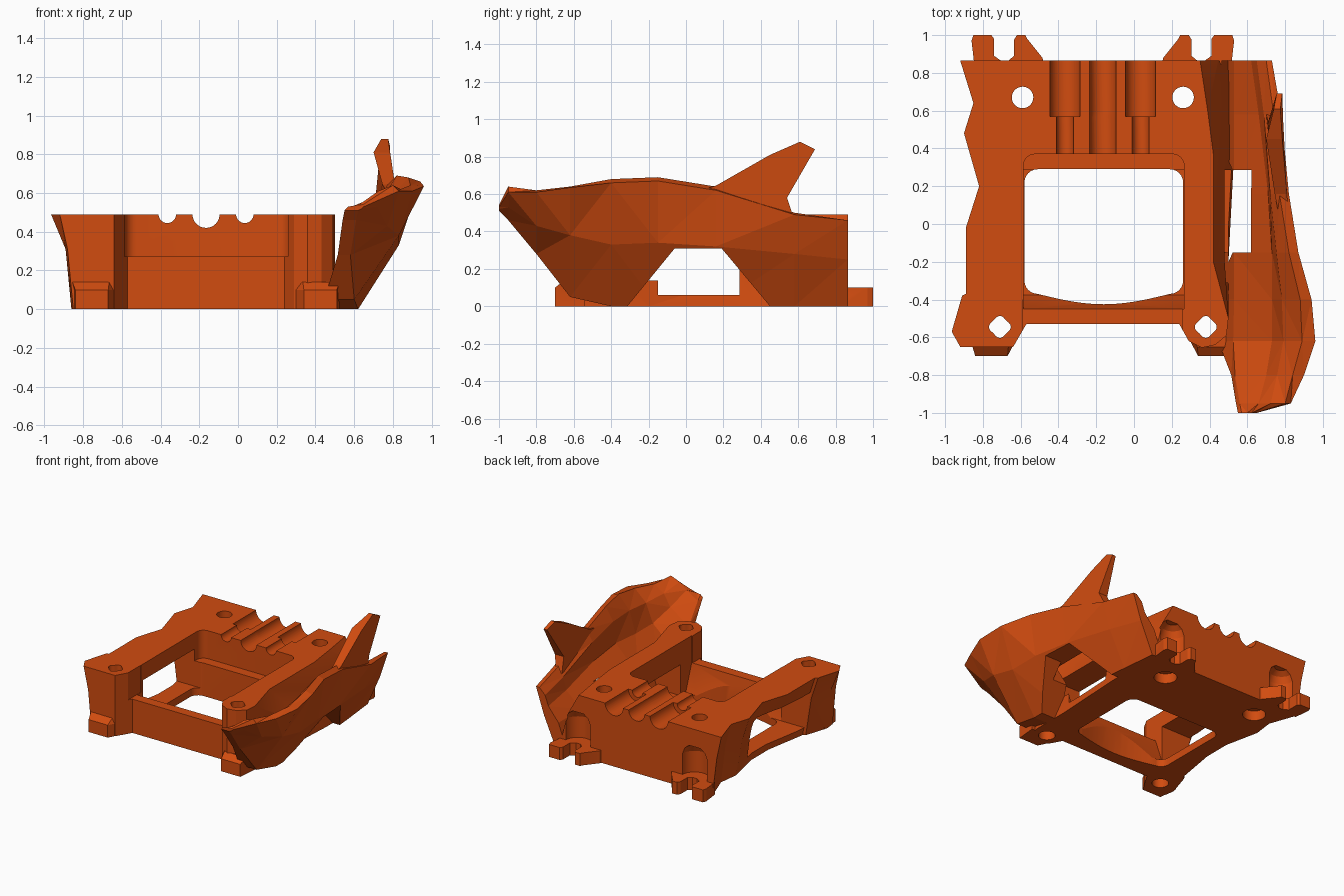
import bpy, bmesh, math

if "Cube" in bpy.data.objects:
    bpy.data.objects.remove(bpy.data.objects["Cube"])

orange = bpy.data.materials.new("burnt orange")
orange.diffuse_color = (0.64, 0.072, 0.005, 1)
orange.use_nodes = True
orange.node_tree.nodes["Principled BSDF"].inputs["Base Color"].default_value = orange.diffuse_color
MID = -0.165  # mirror line of the bay


def loft(name, rings):
    """Closed solid through rings of equal point count."""
    bm = bmesh.new()
    vs = [[bm.verts.new(p) for p in r] for r in rings]
    n = len(rings[0])
    for a, b in zip(vs, vs[1:]):
        for i in range(n):
            j = (i + 1) % n
            bm.faces.new((a[i], a[j], b[j], b[i]))
    bm.faces.new(vs[0][::-1])
    bm.faces.new(vs[-1])
    bmesh.ops.triangulate(bm, faces=[f for f in bm.faces if len(f.verts) == 4])
    bmesh.ops.recalc_face_normals(bm, faces=bm.faces)
    me = bpy.data.meshes.new(name)
    bm.to_mesh(me)
    bm.free()
    me.materials.append(orange)
    ob = bpy.data.objects.new(name, me)
    bpy.context.collection.objects.link(ob)
    return ob


def prism_z(name, pts, z0, z1):
    return loft(name, [[(x, y, z) for x, y in pts] for z in (z0, z1)])


def prism_x(name, pts, x0, x1):
    return loft(name, [[(x, y, z) for y, z in pts] for x in (x0, x1)])


def box(name, x0, x1, y0, y1, z0, z1):
    return prism_z(name, [(x0, y0), (x1, y0), (x1, y1), (x0, y1)], z0, z1)


def circle(cx, cy, r, n=32):
    return [(cx + r * math.cos(2 * math.pi * i / n), cy + r * math.sin(2 * math.pi * i / n)) for i in range(n)]


def rounded(x0, x1, y0, y1, r, n=6, bulge=0):
    """Rounded rectangle; bulge bows the front edge outward."""
    pts = []
    for k, (cx, cy) in enumerate([(x1 - r, y1 - r), (x0 + r, y1 - r), (x0 + r, y0 + r), (x1 - r, y0 + r)]):
        for i in range(n + 1):
            a = math.pi / 2 * (k + i / n)
            pts.append((cx + r * math.cos(a), cy + r * math.sin(a)))
        if k == 2 and bulge:
            w = x1 - x0 - 2 * r
            pts += [(x0 + r + w * i / 12, y0 - bulge * math.sin(math.pi * i / 12)) for i in range(1, 12)]
    return pts


def boolean(ob, other, op='DIFFERENCE'):
    m = ob.modifiers.new("cut", 'BOOLEAN')
    m.operation, m.object, m.solver = op, other, 'EXACT'
    bpy.context.view_layer.objects.active = ob
    bpy.ops.object.modifier_apply(modifier=m.name)
    bpy.data.objects.remove(other)


# Frame, left edge: y, then x at the top, the middle and the bottom
left = [(.865, -.92, -.88, -.84), (.64, -.85, -.80, -.76), (.48, -.90, -.84, -.78),
        (.20, -.82, -.76, -.72), (-.02, -.89, -.80, -.72), (-.37, -.89, -.83, -.78),
        (-.38, -.91, -.85, -.80), (-.57, -.965, -.89, -.86), (-.65, -.92, -.88, -.85)]
# Straight-sided front edge with its rounded right post: y, x
front = [(-.651, -.64), (-.53, -.57), (-.53, .24), (-.62, .29), (-.655, .36), (-.64, .43), (-.59, .49), (-.50, .50)]
# Right edge, sloping out towards the shell
right = [(-.20, .42, .48, .50), (.37, .42, .48, .53), (.60, .39, .47, .53), (.865, .35, .45, .53)]
outline = left + [(y, x, x, x) for y, x in front] + right
frame = loft("bay_frame", [[(p[c], p[0], z) for p in outline]
                           for c, z in ((3, 0), (2, .31), (1, .49))])

# Central bay: sloped front wall, rear ledge, bowed floor opening
boolean(frame, prism_x("bay_cut", [(-.45, .6), (-.45, .27), (-.375, .06), (.25, .06),
                                   (.25, .6)], -.585, .265))
boolean(frame, prism_z("ledge_cut", rounded(-.585, .265, -.2, .37, .06), .265, .6))
boolean(frame, prism_z("floor_cut", rounded(-.58, .26, -.37, .29, .07, bulge=.055), -.1, .6))
# Front gap above the low wall
boolean(frame, box("front_cut", -.587, .257, -.8, -.4, .272, .6))
# Side windows
boolean(frame, box("left_window", -1.2, -.4, -.375, .285, .06, .36))
boolean(frame, box("right_window", .1, .8, -.31, .285, .06, .31))

# Rear half-round channels, wide at the back and narrow inside
for x, r_wide, r_thin in ((-.365, .08, .045), (MID, .07, .07), (.035, .08, .045)):
    for r, y0, y1 in ((r_thin, .3, .6), (r_wide, .57, .95)):
        ring = circle(x, .49, r)
        boolean(frame, loft("channel", [[(a, y, b) for a, b in ring] for y in (y0, y1)]))

for s in (-1, 1):
    def X(d):
        return MID + s * d
    # Front foot with chamfered top
    low = [(.675, -.70), (.505, -.70), (.42, -.54), (.69, -.54)]
    top = [(.69, -.65), (.50, -.65), (.42, -.53), (.70, -.53)]
    boolean(frame, loft("front_foot", [[(X(d), y, z) for d, y in pts] for pts, z in
                                       ((low, 0), (low, .10), (top, .14))]), 'UNION')
    # Rear forked foot
    foot = [(.31, .84), (.32, .88), (.40, .98), (.41, 1.0), (.455, 1.0), (.47, .975),
            (.47, .89), (.50, .865), (.54, .865), (.575, .89), (.575, .98), (.59, 1.0),
            (.685, 1.0), (.695, .97), (.68, .84)]
    boolean(frame, prism_z("rear_foot", [(X(d), y) for d, y in foot], 0, .1), 'UNION')
    # Screw pocket above the fork, domed at the top
    boolean(frame, loft("pocket", [[(x, y, z) for x, y in circle(X(.52), .87, r)] for r, z in
                                   ((.11, .1), (.11, .27), (.09, .32), (.05, .35))]))
    # Bolt holes with wider bores beneath, the front ones with four lobes
    boolean(frame, prism_z("rear_hole", circle(X(.425), .67, .057), -.1, .6))
    boolean(frame, prism_z("rear_bore", circle(X(.425), .67, .085), -.1, .08))
    lobed = [(X(.545) + r * math.cos(a), -.545 + r * math.sin(a))
             for a, r in ((2 * math.pi * i / 48, .053 + .005 * math.cos(8 * math.pi * i / 48))
                          for i in range(48))]
    boolean(frame, prism_z("front_hole", lobed, -.1, .6))
    boolean(frame, prism_z("front_bore", circle(X(.545), -.545, .062), -.1, .08))

bpy.ops.object.select_all(action='DESELECT')
frame.select_set(True)
bpy.context.view_layer.objects.active = frame
bpy.ops.object.shade_smooth_by_angle(angle=math.radians(20))


def shell_ring(y, base, belly, rim, crest, wall, valley):
    """Section from the base round the rim to the valley; base is (x, z)."""
    inner = (valley[0] - (.08 if base[1] < .1 else .02), base[1])
    dz = crest[1] - wall[1]
    step = ((crest[0] + wall[0]) / 2 - .08 * dz, (crest[1] + wall[1]) / 2 + .12 * dz)
    return [(x, y, z) for x, z in (inner, base, belly, rim, crest, step, wall, valley)]


# Faceted side shell: rear, middle, nose
shell = loft("side_shell", [
    shell_ring(.865, (.55, 0), (.66, .25), (.73, .46), (.70, .46), (.62, .33), (.53, .22)),
    shell_ring(.58, (.58, 0), (.72, .28), (.78, .49), (.74, .50), (.66, .34), (.53, .22)),
    shell_ring(.16, (.62, 0), (.79, .32), (.82, .62), (.77, .64), (.71, .40), (.53, .22)),
    shell_ring(-.15, (.62, 0), (.82, .34), (.87, .67), (.82, .69), (.73, .42), (.53, .22)),
    shell_ring(-.40, (.62, 0), (.83, .33), (.94, .66), (.88, .68), (.73, .40), (.53, .22)),
    shell_ring(-.62, (.60, .05), (.83, .38), (.96, .635), (.89, .64), (.73, .40), (.525, .22)),
    shell_ring(-.80, (.58, .28), (.77, .43), (.90, .61), (.84, .62), (.70, .47), (.535, .36)),
    shell_ring(-.95, (.61, .46), (.72, .53), (.83, .61), (.80, .64), (.66, .56), (.56, .50)),
    shell_ring(-1.0, (.62, .51), (.64, .52), (.65, .53), (.645, .54), (.60, .535), (.57, .53))])
boolean(shell, prism_x("shell_notch", [(-.33, -.02), (-.06, .31), (.19, .31), (.466, -.02)], .5, 1.2))
boolean(shell, box("shell_window", .2, .65, -.15, .285, .06, .31))

# Swept fin rising from the shell's rear edge, thinner at the tip
fin = [(.08, .62, .76, .815), (.16, .645, .745, .81), (.45, .81, .70, .785),
       (.61, .88, .74, .775), (.69, .84, .755, .785), (.54, .58, .71, .79), (.58, .46, .70, .75),
       (.20, .46, .74, .79)]
loft("rear_fin", [[(p[c], p[0], p[1]) for p in fin] for c in (2, 3)])
